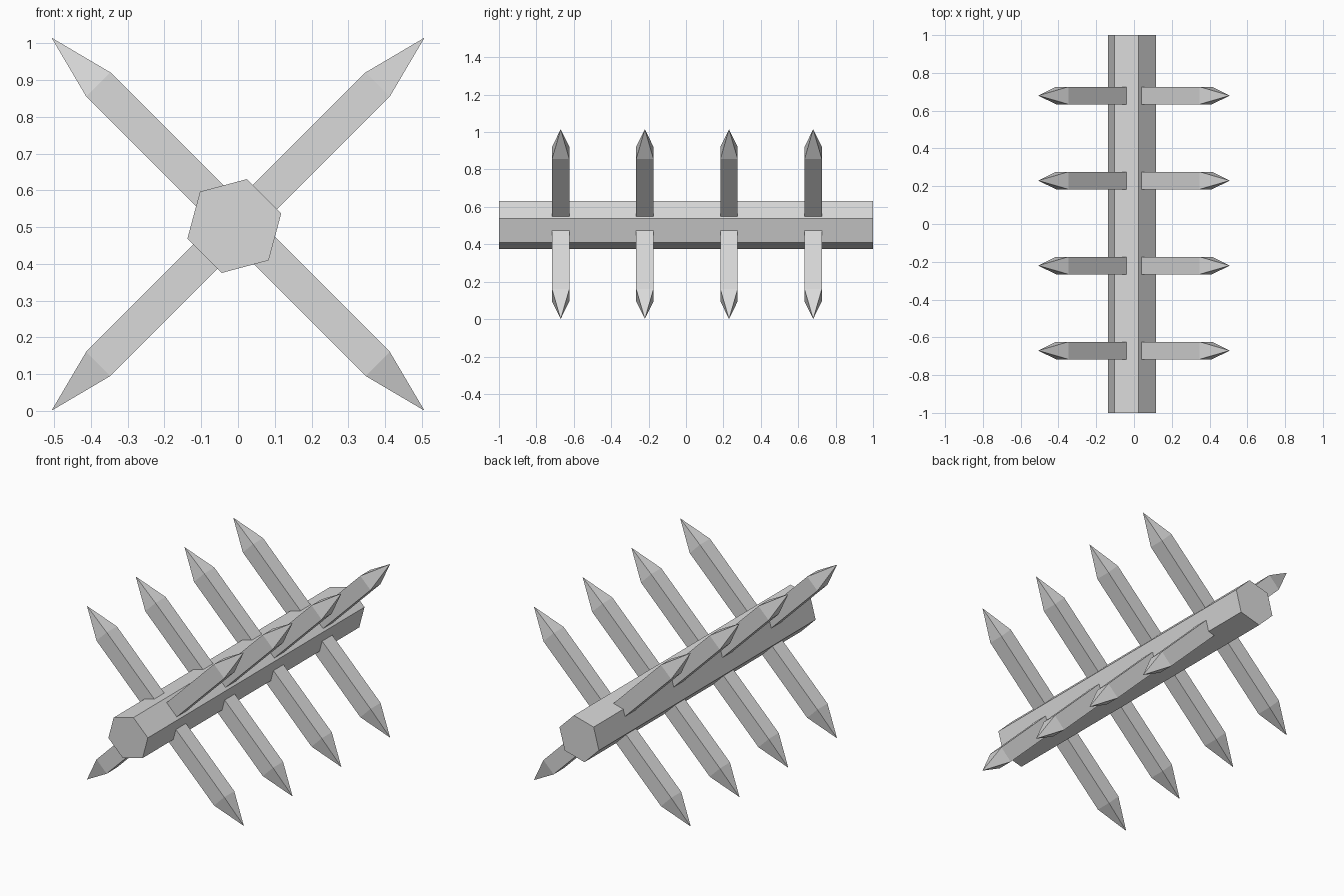
import bpy
import bmesh
from math import pi, radians
from mathutils import Matrix

cube = bpy.data.objects.get("Cube")
if cube:
    bpy.data.objects.remove(cube, do_unlink=True)

MID_Z = 0.508      # height where the spikes cross
HALF_W = 0.0465    # half the width of a square spike
SHAFT = 0.537      # centre to the start of the point
TIP = 0.717        # centre to the tip

grey = bpy.data.materials.new("light grey")
grey.use_nodes = True
colour = (0.7, 0.7, 0.7, 1)
grey.diffuse_color = colour
grey.node_tree.nodes["Principled BSDF"].inputs["Base Color"].default_value = colour


def add_object(name, bm):
    bmesh.ops.recalc_face_normals(bm, faces=bm.faces)
    mesh = bpy.data.meshes.new(name)
    bm.to_mesh(mesh)
    bm.free()
    mesh.materials.append(grey)
    obj = bpy.data.objects.new(name, mesh)
    bpy.context.collection.objects.link(obj)
    return obj


# Hexagonal beam, slightly turned and off centre
bm = bmesh.new()
bmesh.ops.create_cone(bm, cap_ends=True, segments=6, radius1=0.132,
                      radius2=0.132, depth=2)
bmesh.ops.rotate(bm, verts=bm.verts, matrix=Matrix.Rotation(radians(45), 3, "Z"))
bmesh.ops.rotate(bm, verts=bm.verts, matrix=Matrix.Rotation(pi / 2, 3, "X"))
bmesh.ops.translate(bm, verts=bm.verts, vec=(-0.01, 0, 0.503))
add_object("beam", bm)


def spike(name, y, angle):
    """Square bar sharpened at both ends, leaning across the beam."""
    bm = bmesh.new()
    bmesh.ops.create_cube(bm, size=2)
    bmesh.ops.scale(bm, verts=bm.verts, vec=(HALF_W, HALF_W, SHAFT))
    ends = [f for f in bm.faces if abs(f.normal.z) > 0.9]
    for face in ends:
        side = 1 if face.normal.z > 0 else -1
        tip = bmesh.ops.poke(bm, faces=[face])["verts"][0]
        tip.co.z = side * TIP
    obj = add_object(name, bm)
    obj.location = (0, y, MID_Z)
    obj.rotation_euler.y = angle


# Four crossed pairs along the beam
for i, y in enumerate((-0.67, -0.22, 0.23, 0.68), 1):
    spike(f"left_leaning_spike_{i}", y, pi / 4)
    spike(f"right_leaning_spike_{i}", y, -pi / 4)
